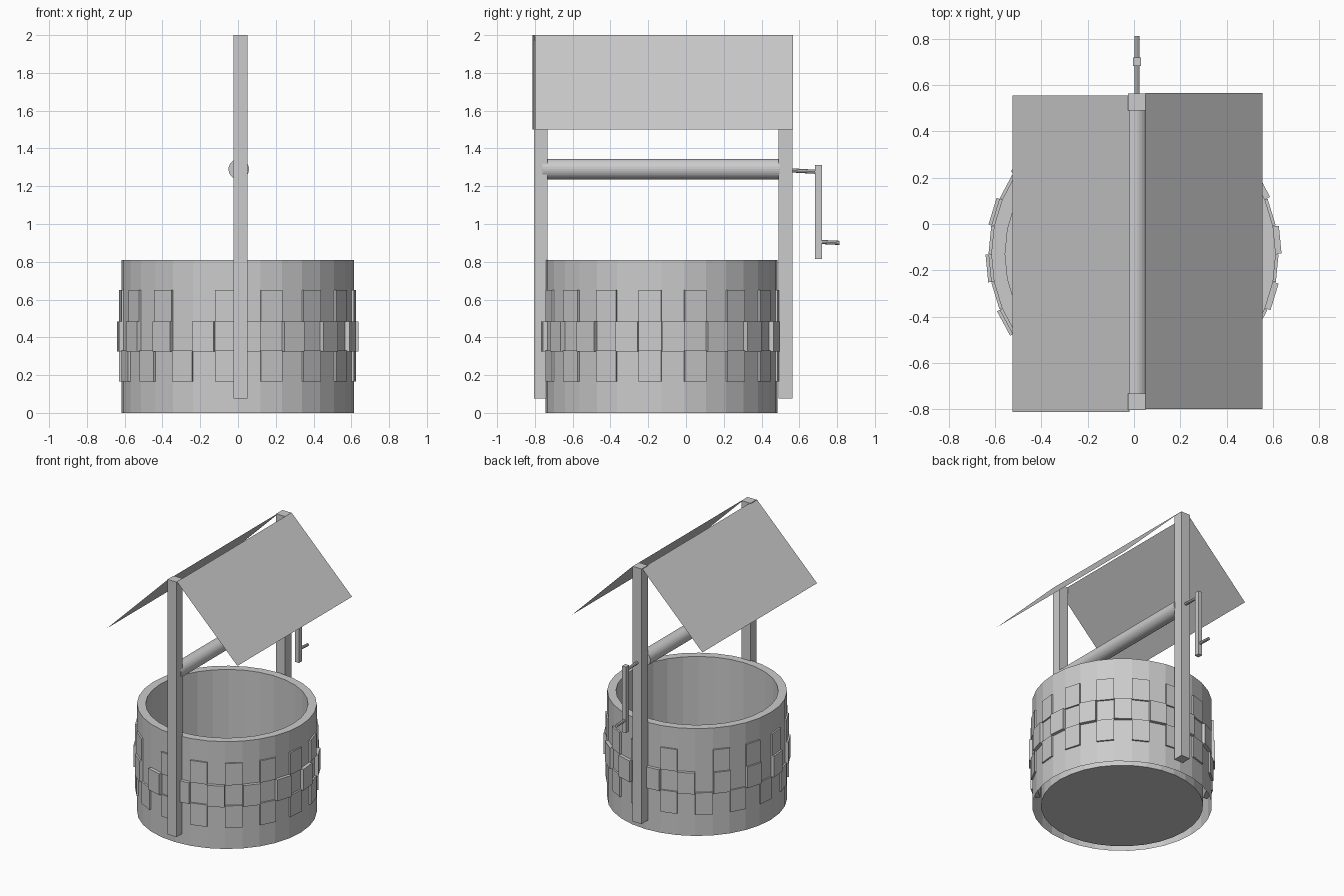
import bpy, bmesh, math
from mathutils import Matrix, Vector

if "Cube" in bpy.data.objects:
    bpy.data.objects.remove(bpy.data.objects["Cube"])

gray = bpy.data.materials.new("stone_gray")
gray.diffuse_color = (0.6, 0.6, 0.6, 1)
gray.use_nodes = True
gray.node_tree.nodes["Principled BSDF"].inputs["Base Color"].default_value = gray.diffuse_color

SIDES = 32
CX, CY = -0.002, -0.13           # centre of the well
R_OUT, R_IN, HEIGHT = 0.615, 0.555, 0.81


def finish(bm, name):
    me = bpy.data.meshes.new(name)
    bm.to_mesh(me)
    bm.free()
    me.materials.append(gray)
    ob = bpy.data.objects.new(name, me)
    bpy.context.collection.objects.link(ob)
    return ob


def add_box(bm, size, matrix):
    bmesh.ops.create_cube(bm, size=1, matrix=matrix @ Matrix.Diagonal((*size, 1)))


def box(name, x, y, z):
    bm = bmesh.new()
    lo, hi = Vector((x[0], y[0], z[0])), Vector((x[1], y[1], z[1]))
    add_box(bm, hi - lo, Matrix.Translation((lo + hi) / 2))
    return finish(bm, name)


def rod(name, a, b, radius, sides):
    a, b = Vector(a), Vector(b)
    d = b - a
    mat = Matrix.Translation((a + b) / 2) @ d.to_track_quat('Z', 'Y').to_matrix().to_4x4()
    bm = bmesh.new()
    bmesh.ops.create_cone(bm, cap_ends=True, segments=sides, radius1=radius,
                          radius2=radius, depth=d.length, matrix=mat)
    return finish(bm, name)


# Well wall: outer skin, rim and inner skin with a floor, open under the wall
bm = bmesh.new()
rings = []
for r, z in ((R_OUT, 0), (R_OUT, HEIGHT), (R_IN, HEIGHT), (R_IN, 0.002)):
    ring = []
    for i in range(SIDES):
        a = 2 * math.pi * i / SIDES
        ring.append(bm.verts.new((CX + r * math.sin(a), CY - r * math.cos(a), z)))
    rings.append(ring)
for low, high in zip(rings, rings[1:]):
    for i in range(SIDES):
        j = (i + 1) % SIDES
        bm.faces.new((low[i], low[j], high[j], high[i]))
bm.faces.new(list(reversed(rings[-1])))
finish(bm, "well_wall")


# Raised bricks, one per wall facet in a checker of three rows
def brick_row(name, facets, z0, z1, reach):
    bm = bmesh.new()
    inner = 0.58
    for k in facets:
        a = 2 * math.pi * (k + 0.5) / SIDES
        mat = (Matrix.Translation((CX, CY, 0)) @ Matrix.Rotation(a, 4, 'Z')
               @ Matrix.Translation((0, -(inner + reach) / 2, (z0 + z1) / 2)))
        add_box(bm, (0.12, reach - inner, z1 - z0), mat)
    finish(bm, name)


brick_row("lower_bricks", range(1, SIDES, 2), 0.165, 0.33, 0.624)
brick_row("middle_bricks", range(0, SIDES, 2), 0.325, 0.485, 0.637)
brick_row("upper_bricks", [*range(1, 18, 2), *range(20, 29, 2), 31], 0.485, 0.65, 0.624)

# Posts
box("front_post", (-0.025, 0.05), (-0.805, -0.733), (0.075, 2.0))
box("back_post", (-0.025, 0.05), (0.49, 0.565), (0.075, 2.0))


# Roof sheets
def roof(name, x_top, x_low, y0, y1):
    bm = bmesh.new()
    pts = [(x_top, y0, 2.0), (x_low, y0, 1.5), (x_low, y1, 1.5), (x_top, y1, 2.0)]
    f = bm.faces.new([bm.verts.new(p) for p in pts])
    f.normal_update()
    if f.normal.z < 0:
        f.normal_flip()
    finish(bm, name)


roof("left_roof", -0.02, -0.525, -0.813, 0.555)
roof("right_roof", 0.05, 0.555, -0.80, 0.567)

# Rope roller and crank
rod("roller", (0.004, -0.76, 1.29), (0.004, 0.495, 1.29), 0.054, 32)
rod("crank_axle", (0.013, 0.55, 1.284), (0.013, 0.70, 1.276), 0.011, 8)
box("crank_arm", (-0.004, 0.03), (0.683, 0.72), (0.815, 1.313))
rod("crank_handle", (0.013, 0.71, 0.905), (0.013, 0.813, 0.90), 0.011, 8)
